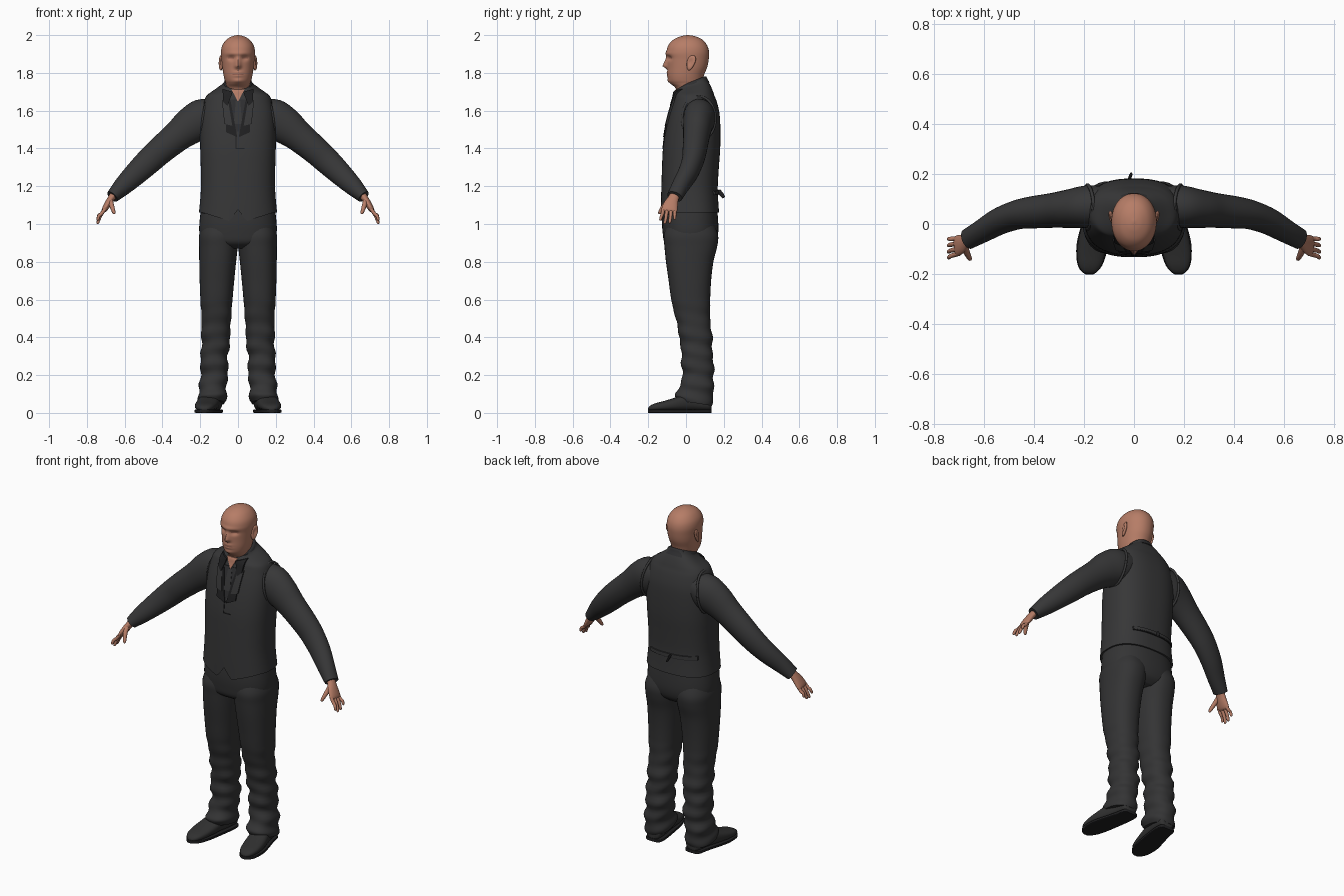
import bpy, bmesh, math
from mathutils import Vector
from mathutils.bvhtree import BVHTree


def material(name, rgb):
    m = bpy.data.materials.new(name)
    m.diffuse_color = (*rgb, 1)
    return m


SKIN = material("skin", (0.47, 0.205, 0.135))
LIP = material("dark skin", (0.30, 0.12, 0.085))
CLOTH = material("charcoal cloth", (0.038, 0.038, 0.039))
TROUSER = material("trouser cloth", (0.034, 0.034, 0.035))
DARK = material("dark trim", (0.014, 0.014, 0.015))
SHIRT = material("dark shirt", (0.027, 0.027, 0.029))
SHOE = material("shoe leather", (0.03, 0.03, 0.03))


def finish(name, bm, mats, angle=40):
    bmesh.ops.recalc_face_normals(bm, faces=bm.faces)
    me = bpy.data.meshes.new(name)
    bm.to_mesh(me)
    bm.free()
    ob = bpy.data.objects.new(name, me)
    bpy.context.collection.objects.link(ob)
    for m in mats:
        me.materials.append(m)
    bpy.ops.object.select_all(action='DESELECT')
    ob.select_set(True)
    bpy.context.view_layer.objects.active = ob
    bpy.ops.object.shade_smooth_by_angle(angle=math.radians(angle))
    return ob


def smooth_keys(keys, steps):
    # Catmull-Rom interpolation of key tuples
    if steps == 1:
        return keys
    out = []
    for i in range(len(keys) - 1):
        k = [keys[max(0, min(len(keys) - 1, i + d))] for d in (-1, 0, 1, 2)]
        for s in range(steps):
            t = s / steps
            out.append(tuple(0.5 * (2 * b + (c - a) * t + (2 * a - 5 * b + 4 * c - d) * t * t
                                    + (3 * b - a - 3 * c + d) * t ** 3) for a, b, c, d in zip(*k)))
    return out + [keys[-1]]


def skin_rings(rings):
    bm = bmesh.new()
    vs = [[bm.verts.new(p) for p in r] for r in rings]
    n = len(vs[0])
    for a, b in zip(vs, vs[1:]):
        for i in range(n):
            bm.faces.new((a[i], a[(i + 1) % n], b[(i + 1) % n], b[i]))
    bm.faces.new(vs[0])
    bm.faces.new(vs[-1])
    return bm


def unit_ring(n, p):
    for i in range(n):
        c, s = math.cos(2 * math.pi * i / n), math.sin(2 * math.pi * i / n)
        yield math.copysign(abs(c) ** (2 / p), c), math.copysign(abs(s) ** (2 / p), s)


def loft(name, keys, mats, axis='z', n=40, p=2.0, steps=4, side=1, deform=None, paint=None):
    # keys: (position, a0, a1, b0, b1) extents of each cross-section
    rings = []
    for t, a0, a1, b0, b1 in smooth_keys(keys, steps):
        ring = []
        for c, s in unit_ring(n, p):
            a, b = (a0 + a1) / 2 + c * (a1 - a0) / 2, (b0 + b1) / 2 + s * (b1 - b0) / 2
            v = Vector((a, b, t) if axis == 'z' else (a, t, b))
            if deform:
                v = deform(v)
            v.x *= side
            ring.append(v)
        rings.append(ring)
    bm = skin_rings(rings)
    if paint:
        for f in bm.faces:
            f.material_index = paint(f.calc_center_median())
    return finish(name, bm, mats)


def limb(name, keys, mat, side=1, n=24, steps=4):
    # keys: (x, y, z, thickness radius, y radius) along a bent path
    ks = smooth_keys(keys, steps)
    rings = []
    for i, (x, y, z, r, ry) in enumerate(ks):
        a, b = ks[max(i - 1, 0)], ks[min(i + 1, len(ks) - 1)]
        d = (Vector(b[:3]) - Vector(a[:3])).normalized()
        u = Vector((0, 1, 0)).cross(d).normalized()
        v = d.cross(u)
        ring = [Vector((x, y, z)) + u * c * r + v * s * ry for c, s in unit_ring(n, 2)]
        rings.append([Vector((q.x * side, q.y, q.z)) for q in ring])
    return finish(name, skin_rings(rings), [mat])


def bump(d, w):
    return math.exp(-(d / w) ** 2)


# Head with neck
def face(v):
    if v.y < -0.02:
        ax, z = abs(v.x), v.z
        slope = max(0, 1 - abs(z - 1.836) / (0.055 if z > 1.836 else 0.02))
        d = 0.026 * bump(ax, 0.015) * slope                          # nose
        d -= 0.013 * bump(ax - 0.036, 0.02) * bump(z - 1.879, 0.013)  # eye sockets
        d += 0.006 * bump(ax, 0.06) * bump(z - 1.902, 0.012)          # brow
        d += 0.005 * bump(ax, 0.025) * (bump(z - 1.803, 0.007) + bump(z - 1.785, 0.007))
        d += 0.006 * bump(ax, 0.025) * bump(z - 1.757, 0.012)         # chin
        v.y -= d
    return v


def face_paint(c):
    if c.y < -0.05:
        if abs(c.z - 1.794) < 0.003 and abs(c.x) < 0.026:
            return 1
        if abs(c.z - 1.879) < 0.005 and 0.02 < abs(c.x) < 0.055:
            return 1
    return 0


loft("head", [(1.62, -.06, .06, -.02, .09), (1.68, -.06, .06, -.042, .09), (1.72, -.062, .062, -.056, .088),
              (1.742, -.064, .064, -.08, .086), (1.76, -.07, .07, -.092, .088), (1.79, -.077, .077, -.097, .096),
              (1.83, -.083, .083, -.098, .112), (1.87, -.087, .087, -.1, .12), (1.91, -.09, .09, -.103, .122),
              (1.945, -.083, .083, -.094, .112), (1.975, -.062, .062, -.068, .088), (1.993, -.033, .033, -.03, .052),
              (2.0, -.004, .004, .005, .015)], [SKIN, LIP], n=88, p=2.1, steps=7, deform=face, paint=face_paint)


# Waistcoat with pointed front hem and raised back neck
def hem(v):
    if v.z > 1.68:
        v.z += (v.z - 1.68) / 0.07 * 0.4 * (v.y - 0.04)
    if v.z < 1.2 and v.y < 0:
        ax = abs(v.x)
        drop = 0.062 * (1 - ax / 0.045) - 0.045 if ax < 0.045 else -0.045 * max(0, 1 - (ax - 0.045) / 0.14)
        v.z += drop * (1.2 - v.z) / 0.14
    return v


vest = loft("waistcoat", [(1.06, -.207, .207, -.133, .175), (1.13, -.2, .2, -.132, .17), (1.2, -.196, .196, -.13, .168),
                          (1.3, -.197, .197, -.127, .174), (1.4, -.2, .2, -.122, .181), (1.5, -.2, .2, -.108, .182),
                          (1.58, -.195, .195, -.09, .178), (1.64, -.182, .182, -.072, .165),
                          (1.68, -.165, .165, -.06, .15), (1.71, -.122, .122, -.058, .133),
                          (1.735, -.085, .085, -.055, .115), (1.75, -.074, .074, -.05, .108)],
            [CLOTH], n=112, p=2.5, deform=hem)
tree = BVHTree.FromPolygons([v.co for v in vest.data.vertices], [tuple(p.vertices) for p in vest.data.polygons])


def plate(name, pts, mat, lift, side=1, back=False):
    # Thin panel laid over the waistcoat, corners given as (x, z)
    d = 1 if back else -1
    bm = bmesh.new()
    bm.faces.new([bm.verts.new((x * side, 0, z)) for x, z in pts])
    bmesh.ops.subdivide_edges(bm, edges=bm.edges, cuts=7, use_grid_fill=True)
    for v in bm.verts:
        hit = tree.ray_cast(Vector((v.co.x, d, v.co.z)), Vector((0, -d, 0)))[0]
        v.co.y = (hit.y if hit else -0.05) + d * lift
    low = bmesh.ops.extrude_face_region(bm, geom=list(bm.faces))["geom"]
    for v in low:
        if isinstance(v, bmesh.types.BMVert):
            v.co.y -= d * (lift + 0.004)
    return finish(name, bm, [mat])


plate("shirt_front", [(-.05, 1.66), (.05, 1.66), (.012, 1.49), (-.012, 1.49)], SHIRT, .003)
plate("open_neck", [(-.034, 1.712), (.034, 1.712), (.002, 1.65), (-.002, 1.65)], SKIN, .005)
plate("tie", [(-.012, 1.65), (.012, 1.65), (.022, 1.53), (-.022, 1.53)], CLOTH, .005)
plate("front_overlap", [(-.012, 1.47), (-.008, 1.47), (-.008, 1.40), (-.012, 1.40)], DARK, .003)
plate("overlap_foot", [(-.012, 1.402), (.035, 1.402), (.035, 1.398), (-.012, 1.398)], DARK, .003)
plate("back_strap", [(-.165, 1.185), (.13, 1.175), (.13, 1.157), (-.165, 1.165)], CLOTH, .008, back=True)
plate("back_strap_seam", [(-.165, 1.166), (.13, 1.158), (.13, 1.153), (-.165, 1.161)], DARK, .006, back=True)
limb("strap_tail", [(-.02, .172, 1.175, .006, .012), (-.015, .19, 1.155, .005, .011),
                    (-.01, .2, 1.14, .004, .008)], DARK, n=8, steps=2)

# Shirt collar band
loft("collar_band", [(1.715, -.1, .1, -.055, .125), (1.735, -.083, .083, -.053, .115),
                     (1.752, -.074, .074, -.048, .108), (1.758, -.068, .068, -.042, .1)],
     [SHIRT], p=2.2, deform=lambda v: Vector((v.x, v.y, v.z + 0.4 * (v.y - 0.04))))

# Trouser hips
loft("trouser_hips", [(.87, -.1, .1, -.07, .12), (.9, -.185, .185, -.112, .155), (.95, -.204, .204, -.123, .17),
                      (1.02, -.203, .203, -.127, .17), (1.12, -.19, .19, -.12, .16)], [TROUSER], p=2.4)


def folds(v):
    # Cloth folds around knee and ankle, hem dropping at the heel
    k = max(0, min(1, (0.62 - v.z) / 0.3))
    w = 0.004 * k * math.sin(v.z * 75 + 9 * v.x + 14 * v.y) + 0.003 * k * math.sin(v.z * 41 - 20 * v.x)
    v.x += w * (1 if v.x > 0.125 else -1)
    v.y += w * (1 if v.y > 0.06 else -1)
    if v.z < 0.12:
        v.z -= (0.12 - v.z) * 0.25 * (v.y - 0.03) / 0.1
    return v


for side, tag in ((1, "left"), (-1, "right")):
    plate(tag + "_lapel", [(.04, 1.655), (.07, 1.60), (.062, 1.485), (.004, 1.46)], DARK, .007, side)
    plate(tag + "_lapel_face", [(.052, 1.65), (.085, 1.655), (.072, 1.53), (.03, 1.52)], CLOTH, .009, side)
    plate(tag + "_collar_flap", [(.082, 1.715), (.078, 1.645), (.055, 1.625), (.028, 1.70)], DARK, .012, side)
    loft(tag + "_trouser_leg", [(.055, .072, .214, -.055, .135), (.08, .064, .213, -.056, .142),
                                (.12, .06, .205, -.042, .145), (.2, .055, .2, -.02, .148),
                                (.3, .052, .196, -.025, .142), (.4, .042, .194, -.034, .138),
                                (.5, .037, .193, -.055, .128), (.6, .029, .199, -.078, .128),
                                (.7, .02, .203, -.092, .133), (.8, .01, .205, -.106, .145),
                                (.88, .001, .206, -.114, .165), (.94, -.005, .206, -.118, .17),
                                (1.0, -.01, .19, -.1, .15)],
         [TROUSER], p=2.3, n=36, steps=6, side=side, deform=folds)
    loft(tag + "_shoe", [(.134, .105, .16, .015, .07), (.12, .085, .178, .01, .09), (.06, .085, .19, .01, .1),
                         (0, .095, .207, .01, .1), (-.06, .103, .222, .01, .08), (-.12, .115, .228, .01, .062),
                         (-.165, .13, .222, .01, .05), (-.19, .148, .207, .012, .038), (-.2, .165, .19, .016, .026)],
         [SHOE], axis='y', p=2.5, n=28, side=side)
    loft(tag + "_sole", [(.136, .1, .165, 0, .018), (.12, .081, .18, 0, .018), (.06, .081, .193, 0, .018),
                         (-.06, .099, .226, 0, .018), (-.12, .111, .231, 0, .018), (-.165, .127, .225, 0, .018),
                         (-.19, .146, .21, 0, .018), (-.202, .164, .192, 0, .018)],
         [DARK], axis='y', p=7, n=28, side=side)
    limb(tag + "_sleeve", [(.10, .075, 1.59, .075, .075), (.18, .07, 1.56, .105, .085), (.25, .062, 1.52, .098, .078),
                           (.32, .055, 1.465, .082, .07), (.41, .046, 1.39, .074, .064),
                           (.47, .036, 1.335, .07, .058), (.54, .01, 1.268, .062, .053),
                           (.61, -.03, 1.2, .05, .046), (.665, -.06, 1.145, .035, .042)], CLOTH, side, n=32)
    # Armhole rim
    rim = []
    for i in range(41):
        a = 2 * math.pi * i / 40
        c, s = math.cos(a), math.sin(a)
        rim.append((.186 - .016 * s - .008 * s * s, .068 + .088 * c, 1.558 + .118 * s))
    cu = bpy.data.curves.new(tag + "_armhole_rim", 'CURVE')
    cu.dimensions, cu.bevel_depth, cu.bevel_resolution = '3D', 0.007, 2
    sp = cu.splines.new('POLY')
    sp.points.add(len(rim) - 1)
    for q, (x, y, z) in zip(sp.points, rim):
        q.co = (x * side, y, z, 1)
    cu.materials.append(CLOTH)
    bpy.context.collection.objects.link(bpy.data.objects.new(tag + "_armhole_rim", cu))

    # Hand, fingers and thumb
    limb(tag + "_palm", [(.64, -.05, 1.175, .022, .028), (.668, -.065, 1.14, .019, .028),
                         (.69, -.08, 1.105, .018, .038), (.708, -.088, 1.075, .014, .042),
                         (.714, -.09, 1.064, .006, .036)], SKIN, side)
    for i, (y, ty, tz) in enumerate(((-.119, -.135, 1.018), (-.099, -.112, 1.0),
                                     (-.078, -.086, 1.003), (-.059, -.06, 1.022))):
        limb(f"{tag}_finger_{i + 1}", [(.7, y, 1.085, .009, .009), (.722, (y * 2 + ty) / 3, 1.055, .0095, .0095),
                                       (.736, (y + 2 * ty) / 3, tz + .025, .0085, .0085),
                                       (.742, ty, tz + .006, .007, .007), (.743, ty, tz, .002, .002)],
             SKIN, side, n=12, steps=3)
    limb(tag + "_thumb", [(.675, -.075, 1.14, .012, .013), (.672, -.105, 1.11, .013, .013),
                          (.663, -.128, 1.08, .011, .011), (.656, -.14, 1.058, .008, .008),
                          (.655, -.141, 1.052, .002, .002)], SKIN, side, n=12, steps=3)

    # Ear: flattened dish leaning back
    bm = bmesh.new()
    bmesh.ops.create_uvsphere(bm, u_segments=24, v_segments=16, radius=1)
    for v in bm.verts:
        x, y, z = v.co
        dent = 0.9 * bump(math.hypot(y + 0.15, z - 0.1), 0.55) if x > 0 else 0
        w = 0.022 * (1 + 0.25 * z)
        v.co = (side * (.091 + .012 * (x - dent) + .005 * y), .026 + w * y + .01 * z, 1.853 + .04 * z)
    finish(tag + "_ear", bm, [SKIN])
